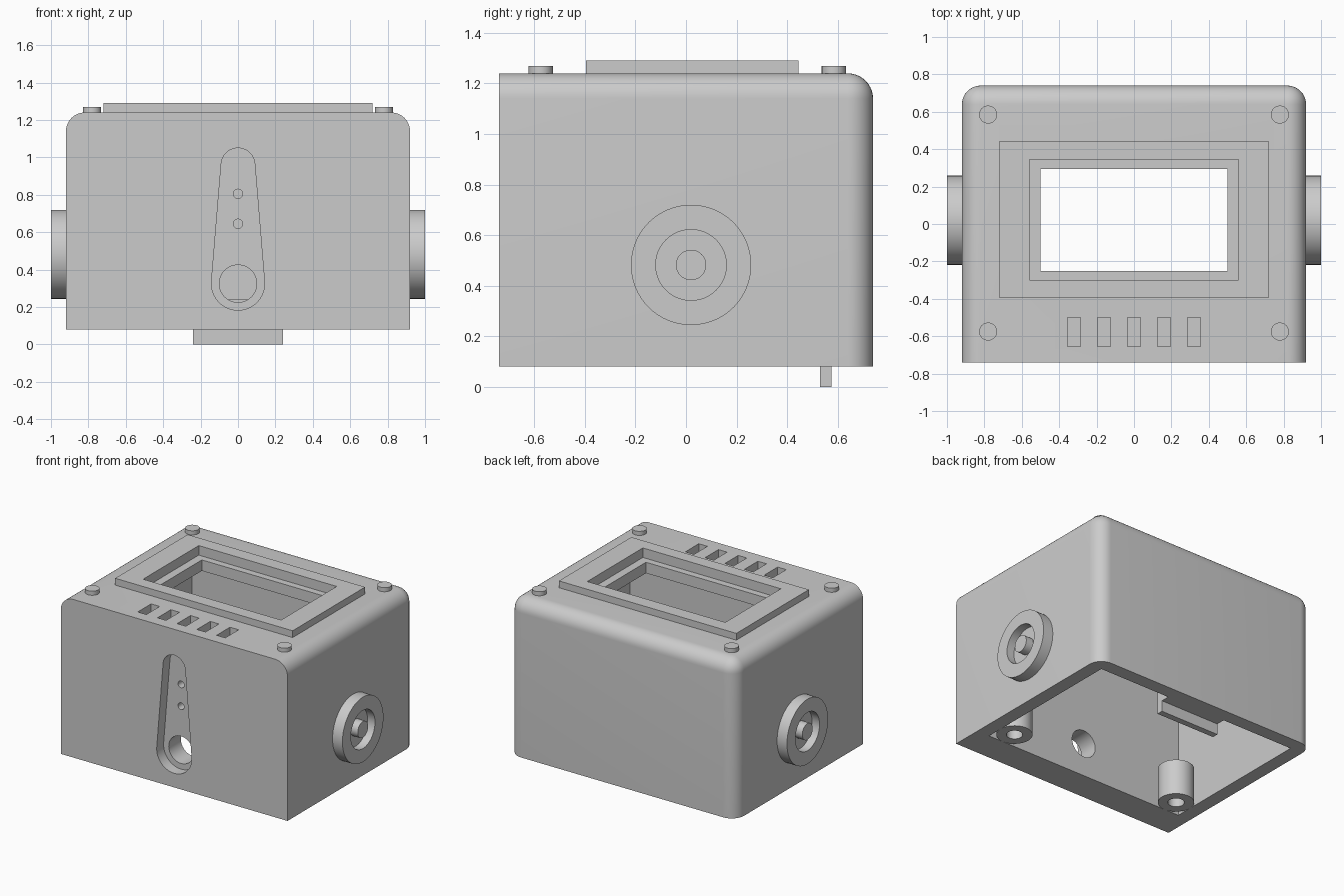
import bpy, bmesh, math
from mathutils import Matrix, Vector

default = bpy.data.objects.get("Cube")
if default:
    bpy.data.objects.remove(default, do_unlink=True)

grey = bpy.data.materials.new("plain_grey")
grey.use_nodes = True
grey.diffuse_color = (0.6, 0.6, 0.6, 1)
grey.node_tree.nodes["Principled BSDF"].inputs["Base Color"].default_value = (0.6, 0.6, 0.6, 1)


def finish(bm, name):
    bmesh.ops.recalc_face_normals(bm, faces=bm.faces)
    mesh = bpy.data.meshes.new(name)
    bm.to_mesh(mesh)
    bm.free()
    mesh.materials.append(grey)
    obj = bpy.data.objects.new(name, mesh)
    bpy.context.collection.objects.link(obj)
    return obj


def box_mesh(x, y, z):
    """Box between (low, high) pairs on each axis."""
    bm = bmesh.new()
    size = [b - a for a, b in (x, y, z)]
    mid = Vector([(a + b) / 2 for a, b in (x, y, z)])
    bmesh.ops.create_cube(bm, size=1, matrix=Matrix.Translation(mid) @ Matrix.Diagonal((*size, 1)))
    return bm


def box(name, x, y, z):
    return finish(box_mesh(x, y, z), name)


def rod(name, start, end, radius, sides=48):
    """Cylinder running from start to end."""
    a, b = Vector(start), Vector(end)
    turn = (b - a).to_track_quat('Z', 'Y').to_matrix().to_4x4()
    bm = bmesh.new()
    bmesh.ops.create_cone(bm, cap_ends=True, segments=sides, radius1=radius, radius2=radius,
                          depth=(b - a).length, matrix=Matrix.Translation((a + b) / 2) @ turn)
    return finish(bm, name)


def select(obj):
    bpy.ops.object.select_all(action='DESELECT')
    obj.select_set(True)
    bpy.context.view_layer.objects.active = obj


def cut(target, *cutters):
    """Subtract each cutter and discard it."""
    for cutter in cutters:
        cutter.hide_render = True
        mod = target.modifiers.new("cut", 'BOOLEAN')
        mod.operation, mod.solver, mod.object = 'DIFFERENCE', 'EXACT', cutter
        select(target)
        bpy.ops.object.modifier_apply(modifier=mod.name)
        bpy.data.objects.remove(cutter, do_unlink=True)


W, D, BASE, TOP, ROUND = 0.92, 0.74, 0.08, 1.24, 0.1
FRONT_IN = -0.52

# Housing block: rounded along the top sides, top back and back uprights
bm = box_mesh((-W, W), (-D, D), (BASE, TOP))
soft = []
for e in bm.edges:
    m = (e.verts[0].co + e.verts[1].co) / 2
    side, back, top = abs(m.x) > W - 0.01, m.y > D - 0.01, m.z > TOP - 0.01
    if (side and top) or (back and top) or (back and side):
        soft.append(e)
bmesh.ops.bevel(bm, geom=soft, offset=ROUND, segments=10, profile=0.5, affect='EDGES')
housing = finish(bm, "housing")

# Hollow interior, display window and its ledge
cut(housing,
    box("cavity", (-W + 0.1, W - 0.1), (FRONT_IN, D - 0.1), (-0.2, TOP - 0.1)),
    box("window", (-0.5, 0.5), (-0.25, 0.295), (1, 1.5)),
    box("ledge", (-0.56, 0.56), (-0.3, 0.345), (1.22, 1.5)))

# Row of slots in front of the window
for i in range(-2, 3):
    x = i * 0.16
    cut(housing, box("slot", (x - 0.035, x + 0.035), (-0.655, -0.5), (1.18, 1.4)))

# Tapered recess on the front
low, high, r_low, r_high = 0.325, 0.96, 0.142, 0.09
tilt = math.asin((r_low - r_high) / (high - low))
outline = []
for centre, r, start, sweep in ((high, r_high, tilt, math.pi - 2 * tilt),
                                (low, r_low, math.pi - tilt, math.pi + 2 * tilt)):
    for i in range(25):
        a = start + sweep * i / 24
        outline.append((r * math.cos(a), -0.9, centre + r * math.sin(a)))
bm = bmesh.new()
face = bm.faces.new([bm.verts.new(p) for p in outline])
grown = bmesh.ops.extrude_face_region(bm, geom=[face])
moved = [v for v in grown["geom"] if isinstance(v, bmesh.types.BMVert)]
bmesh.ops.translate(bm, verts=moved, vec=(0, 0.9 - D + 0.08, 0))
cut(housing, finish(bm, "recess"),
    rod("port", (0, -0.9, low), (0, -0.4, low), 0.1),
    rod("lower_hole", (0, -0.9, 0.645), (0, -0.6, 0.645), 0.025, 24),
    rod("upper_hole", (0, -0.9, 0.805), (0, -0.6, 0.805), 0.025, 24))

# Raised frame around the window
frame = box("window_frame", (-0.72, 0.72), (-0.395, 0.445), (TOP, 1.29))
cut(frame, box("frame_opening", (-0.56, 0.56), (-0.3, 0.345), (1.1, 1.5)))

# Latch inside the back wall
latch_block = box("latch_block", (-0.24, 0.24), (0.53, 0.64), (BASE, 0.24))
latch_tab = box("latch_tab", (-0.24, 0.24), (0.53, 0.575), (0, BASE))
parts = [housing, frame, latch_block, latch_tab]

for side, s in (("left", 1), ("right", -1)):
    # Screw heads on the top
    for end, y in (("front", -0.575), ("back", 0.585)):
        parts.append(rod(f"{end}_{side}_screw", (s * 0.78, y, TOP), (s * 0.78, y, 1.27), 0.048))
    # Round side boss with a hollow and a centre pin
    y, z = 0.02, 0.482
    boss = rod(f"{side}_boss", (s * W, y, z), (s, y, z), 0.238, 64)
    cut(boss, rod("hollow", (s * 0.94, y, z), (s * 1.1, y, z), 0.14))
    pin = rod(f"{side}_pin", (s * 0.94, y, z), (s, y, z), 0.06)
    # Screw post in the front corner of the interior
    x, y = s * 0.7, FRONT_IN + 0.12
    post = rod(f"{side}_post", (x, y, BASE), (x, y, 0.34), 0.12)
    cut(post, rod("post_hole", (x, y, -0.1), (x, y, 0.28), 0.055, 32))
    parts += [boss, pin, post]

for part in parts:
    select(part)
    bpy.ops.object.shade_smooth_by_angle(angle=math.radians(30))
